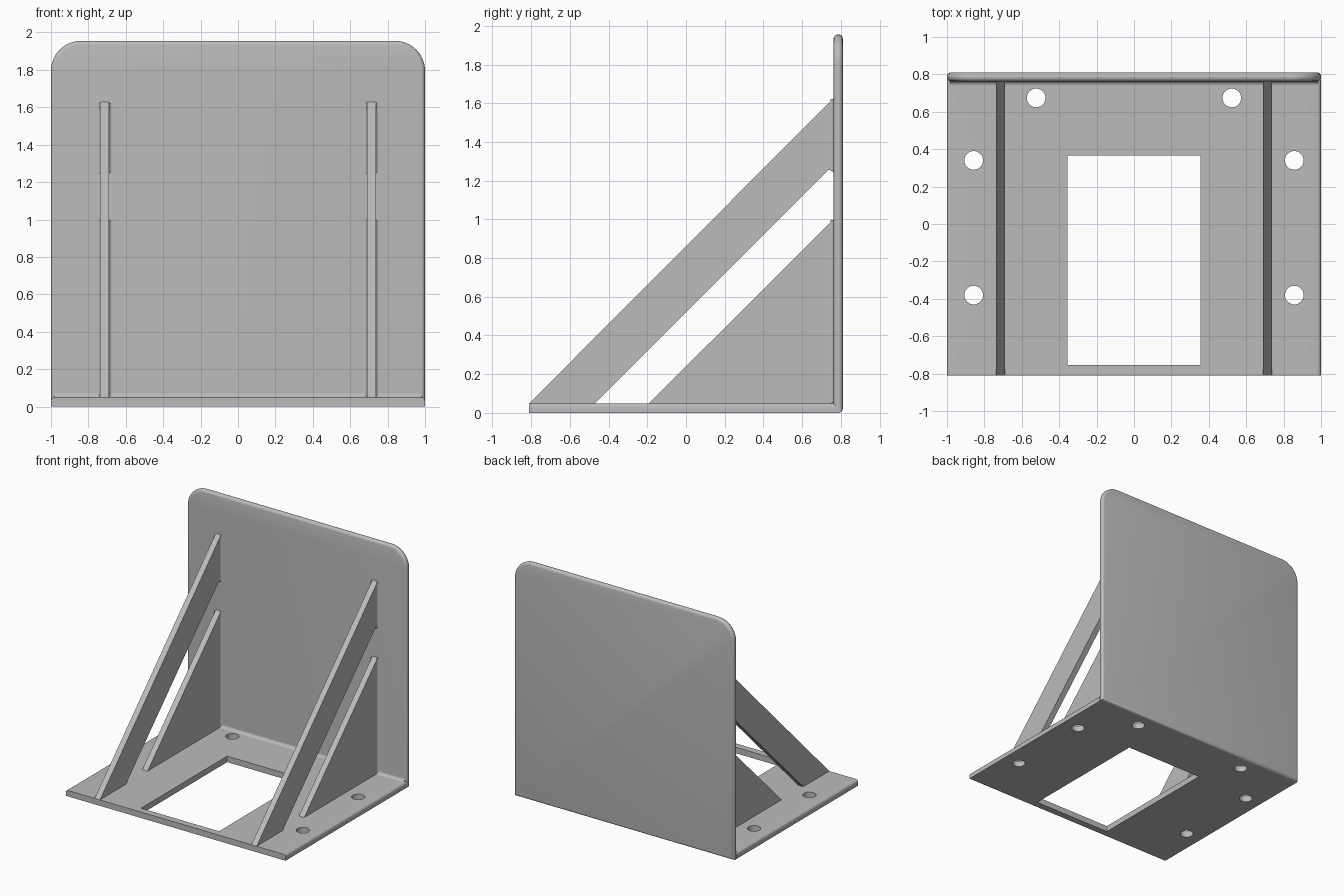
import bpy, bmesh, math
from mathutils import Vector

if "Cube" in bpy.data.objects:
    bpy.data.objects.remove(bpy.data.objects["Cube"])

grey = bpy.data.materials.new("light_grey")
grey.diffuse_color = (0.5, 0.5, 0.5, 1)
grey.use_nodes = True
grey.node_tree.nodes["Principled BSDF"].inputs["Base Color"].default_value = grey.diffuse_color

T = 0.049          # base thickness
WALL = 0.763       # front face of the back plate
BACK = 0.81        # rear face


def finish(name, bm, smooth=True):
    bmesh.ops.recalc_face_normals(bm, faces=bm.faces)
    me = bpy.data.meshes.new(name)
    bm.to_mesh(me)
    bm.free()
    ob = bpy.data.objects.new(name, me)
    bpy.context.collection.objects.link(ob)
    me.materials.append(grey)
    if smooth:
        bpy.ops.object.select_all(action='DESELECT')
        ob.select_set(True)
        bpy.context.view_layer.objects.active = ob
        bpy.ops.object.shade_smooth_by_angle(angle=math.radians(35))
    return ob


def prism(bm, outline, axis, lo, hi):
    """Extrude a 2D outline along an axis (0=x: yz, 1=y: xz, 2=z: xy)."""
    def place(p):
        v = list(p)
        v.insert(axis, lo)
        return v
    face = bm.faces.new([bm.verts.new(place(p)) for p in outline])
    new = bmesh.ops.extrude_face_region(bm, geom=[face])["geom"]
    move = Vector((0, 0, 0))
    move[axis] = hi - lo
    bmesh.ops.translate(bm, vec=move, verts=[g for g in new if isinstance(g, bmesh.types.BMVert)])


def arc(cx, cy, r, a0, a1, n):
    return [(cx + r * math.cos(math.radians(a0 + (a1 - a0) * i / n)),
             cy + r * math.sin(math.radians(a0 + (a1 - a0) * i / n))) for i in range(n + 1)]


def fillet(x, y, sx, sy, r):
    """Concave corner filler; the corner is at (x, y), opening toward (sx, sy)."""
    curve = [(x + sx * (r - r * math.cos(t)), y + sy * (r - r * math.sin(t)))
             for t in [math.pi / 2 * i / 5 for i in range(6)]]
    return [(x, y)] + curve


# Base plate with rounded upper side edges
bm = bmesh.new()
r = 0.02
prism(bm, [(-1, 0), (1, 0)] + arc(1 - r, T - r, r, 0, 90, 5) + arc(r - 1, T - r, r, 90, 180, 5),
      1, -BACK, WALL + 0.01)
base = finish("base_plate", bm)

# Window and screw hole cutter
bm = bmesh.new()
prism(bm, [(-0.355, -0.754), (0.355, -0.754), (0.355, 0.366), (-0.355, 0.366)], 2, -0.1, 0.2)
for hx, hy in ((0.523, 0.674), (0.857, 0.34), (0.857, -0.38)):
    for s in (-1, 1):
        prism(bm, arc(s * hx, hy, 0.05, 0, 360, 32)[:-1], 2, -0.1, 0.2)
cutter = finish("hole_cutter", bm, False)
cutter.hide_render = True

cut = base.modifiers.new("holes", 'BOOLEAN')
cut.operation = 'DIFFERENCE'
cut.solver = 'EXACT'
cut.object = cutter
bpy.ops.object.select_all(action='DESELECT')
base.select_set(True)
bpy.context.view_layer.objects.active = base
bpy.ops.object.modifier_apply(modifier="holes")
bpy.data.objects.remove(cutter)
bpy.ops.object.shade_smooth_by_angle(angle=math.radians(35))

# Back plate with rounded top corners and rounded rim
bm = bmesh.new()
top, R = 1.955, 0.16
prism(bm, [(-1, 0), (1, 0)] + arc(1 - R, top - R, R, 0, 90, 12) + arc(R - 1, top - R, R, 90, 180, 12),
      1, WALL, BACK)
rim = [e for e in bm.edges
       if abs(e.verts[0].co.y - e.verts[1].co.y) < 1e-4
       and not (e.verts[0].co.z < 1e-4 and e.verts[1].co.z < 1e-4 and e.verts[0].co.y < 0.78)]
bmesh.ops.bevel(bm, geom=rim, offset=0.021, segments=4, profile=0.5, affect='EDGES')
finish("back_plate", bm)

# Fillet between base and back plate
bm = bmesh.new()
prism(bm, fillet(WALL, T, -1, 1, 0.022), 0, -0.985, 0.985)
finish("corner_fillet", bm)

# Diagonal struts and triangular gussets, with fillets against the back plate
W = 0.024
strut = [(-0.81, T), (-0.472, T), (0.715, 1.236), (0.732, 1.253), (0.742, 1.257),
         (0.752, 1.254), (0.76, 1.246), (WALL, 1.235), (WALL + 0.005, 1.235),
         (WALL + 0.005, 1.63), (WALL, 1.627)]
gusset = [(-0.192, T), (WALL + 0.005, T), (WALL + 0.005, 1.005)]
for side, sx in (("left", -1), ("right", 1)):
    x = sx * 0.713
    for name, shape, lo, hi in (("strut", strut, 1.25, 1.622), ("gusset", gusset, T, 0.997)):
        bm = bmesh.new()
        prism(bm, shape, 0, x - W, x + W)
        finish(f"{side}_{name}", bm, False)
        bm = bmesh.new()
        for s in (-1, 1):
            prism(bm, fillet(x + s * W, WALL, s, -1, 0.016), 2, lo, hi)
        finish(f"{side}_{name}_fillet", bm)
